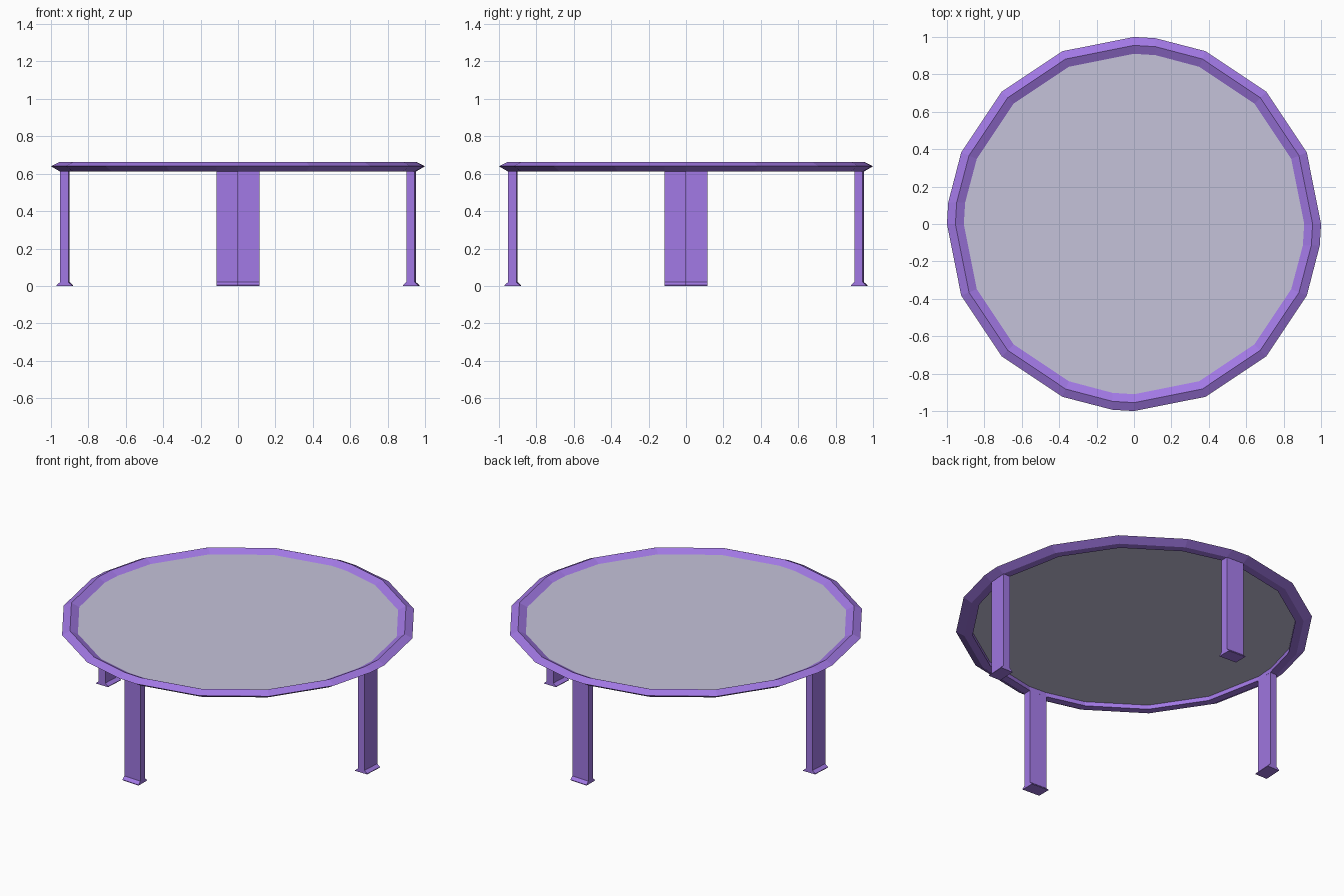
import bpy
import bmesh
from math import pi, asin, sin, cos

if "Cube" in bpy.data.objects:
    bpy.data.objects.remove(bpy.data.objects["Cube"])

LEG_W = 0.115        # leg width along the rim


def material(name, rgb):
    m = bpy.data.materials.new(name)
    m.diffuse_color = (*rgb, 1.0)
    m.use_nodes = True
    m.node_tree.nodes["Principled BSDF"].inputs["Base Color"].default_value = m.diffuse_color
    return m


purple = material("purple_frame", (0.36, 0.19, 0.78))
glass = material("tinted_glass", (0.56, 0.54, 0.70))


def outline(r):
    """16-sided ring, with one extra corner per quarter where a leg drops down (clockwise)."""
    angles = []
    for q in range(4):
        base = q * pi / 2
        angles += [base, base + asin(LEG_W / r)]
        angles += [base + k * pi / 8 for k in (1, 2, 3)]
    return [(r * sin(a), r * cos(a)) for a in angles]


def finish(name, bm, mat):
    bmesh.ops.recalc_face_normals(bm, faces=bm.faces)
    me = bpy.data.meshes.new(name)
    bm.to_mesh(me)
    bm.free()
    me.materials.append(mat)
    ob = bpy.data.objects.new(name, me)
    bpy.context.collection.objects.link(ob)
    return ob


def loft(name, loops, mat, closed):
    """Skin a series of loops; closed joins last to first, otherwise the ends are capped."""
    bm = bmesh.new()
    vs = [[bm.verts.new(p) for p in loop] for loop in loops]
    n = len(vs[0])
    pairs = list(zip(vs, vs[1:])) + ([(vs[-1], vs[0])] if closed else [])
    for a, b in pairs:
        for i in range(n):
            j = (i + 1) % n
            bm.faces.new((a[i], a[j], b[j], b[i]))
    if not closed:
        bm.faces.new(vs[0])
        bm.faces.new(vs[-1])
    return finish(name, bm, mat)


# Bevelled rim: (radius, height) section swept round the outline
section = [(1.0, 0.64), (0.955, 0.662), (0.91, 0.64), (0.907, 0.612), (0.953, 0.612)]
loft("table_rim", [[(x, y, z) for x, y in outline(r)] for r, z in section], purple, True)

# Glass top
bm = bmesh.new()
bm.faces.new([bm.verts.new((x, y, 0.64)) for x, y in outline(0.911)])
finish("glass_top", bm, glass)
top = bpy.data.objects["glass_top"]
if top.data.polygons[0].normal.z < 0:
    top.data.flip_normals()


# Four flat legs with a small flared foot
def leg_loop(r_in, r_out, z):
    drop = 0.007
    return [(0, r_out, z), (LEG_W, r_out - drop, z), (LEG_W, r_in - drop, z), (0, r_in, z)]


leg_loops = [leg_loop(0.888, 0.97, 0), leg_loop(0.888, 0.97, 0.004),
             leg_loop(0.907, 0.952, 0.02), leg_loop(0.907, 0.952, 0.614)]
for i, side in enumerate(("back", "right", "front", "left")):
    leg = loft(side + "_leg", leg_loops, purple, False)
    leg.rotation_euler.z = -i * pi / 2
